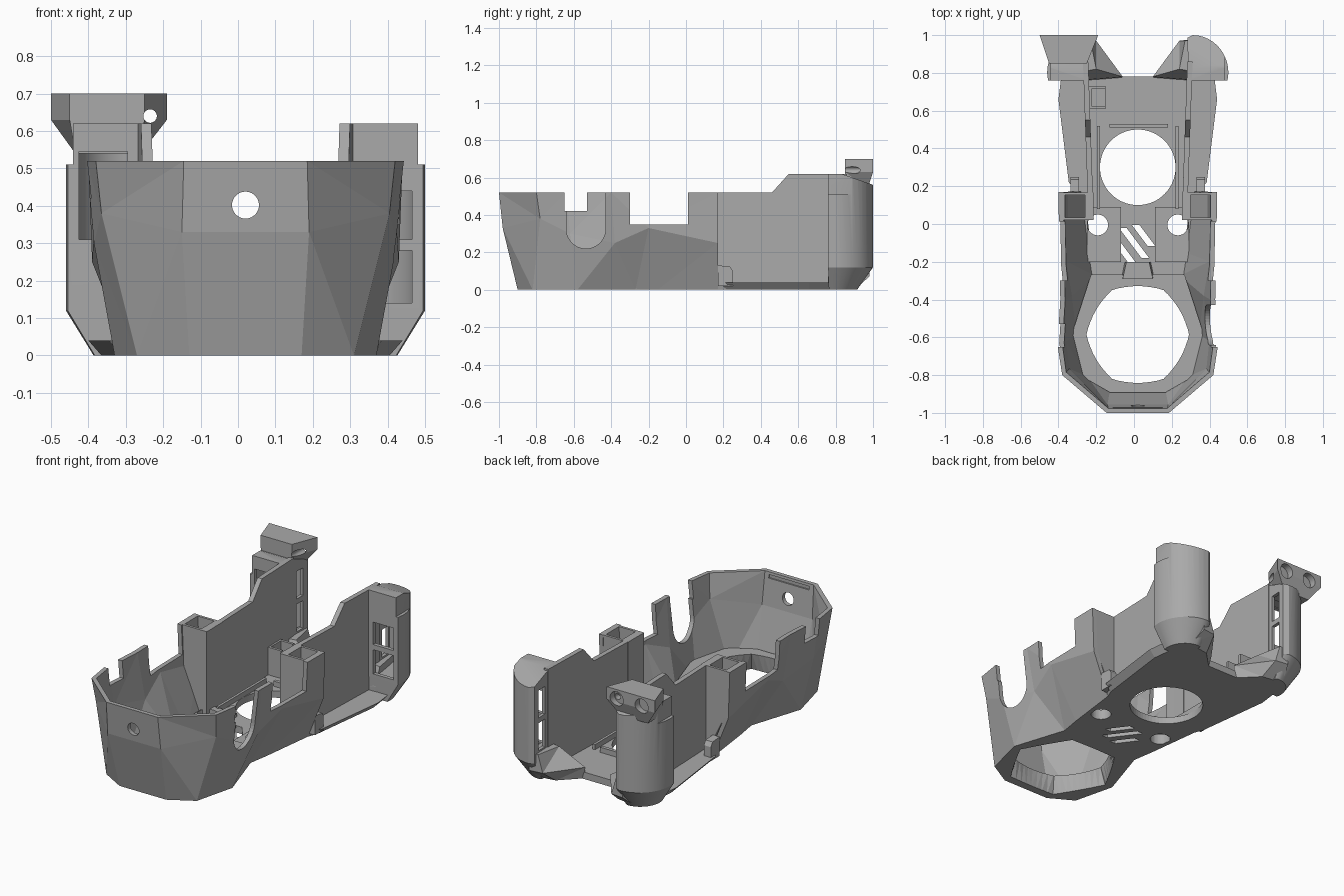
import bpy, bmesh, math
from mathutils import Vector

cube = bpy.data.objects.get("Cube")
if cube:
    bpy.data.objects.remove(cube, do_unlink=True)

mat = bpy.data.materials.new("plain grey")
mat.use_nodes = True
GREY = (0.4, 0.4, 0.4, 1)
mat.diffuse_color = GREY
mat.node_tree.nodes["Principled BSDF"].inputs["Base Color"].default_value = GREY
CX = 0.02  # centre line of the housing


def loft(name, rings):
    """Closed solid through rings of equal length."""
    bm = bmesh.new()
    rows = [[bm.verts.new((x + CX, y, z)) for x, y, z in r] for r in rings]
    n = len(rows[0])
    for a, b in zip(rows, rows[1:]):
        for i in range(n):
            j = (i + 1) % n
            bm.faces.new((a[i], a[j], b[j], b[i]))
    bm.faces.new(rows[0])
    bm.faces.new(rows[-1])
    bmesh.ops.triangulate(bm, faces=bm.faces[:])
    bmesh.ops.recalc_face_normals(bm, faces=bm.faces[:])
    me = bpy.data.meshes.new(name)
    bm.to_mesh(me)
    bm.free()
    me.materials.append(mat)
    ob = bpy.data.objects.new(name, me)
    bpy.context.collection.objects.link(ob)
    return ob


def flat(pts, z, s=1):
    return [(s * x, y, z) for x, y in pts]


def prism(name, pts, z0, z1, s=1):
    return loft(name, [flat(pts, z0, s), flat(pts, z1, s)])


def box(name, x0, x1, y0, y1, z0, z1, s=1):
    return prism(name, [(x0, y0), (x1, y0), (x1, y1), (x0, y1)], z0, z1, s)


def circle(cx, cy, r, n=40):
    return [(cx + r * math.cos(2 * math.pi * i / n), cy + r * math.sin(2 * math.pi * i / n)) for i in range(n)]


def rod_y(name, x, z, r, y0, y1):
    return loft(name, [[(a, y, b) for a, b in circle(x, z, r)] for y in (y0, y1)])


def side_slab(name, pts, x0, x1, s=1):
    """Profile in y and z, extruded across x."""
    return loft(name, [[(s * x, y, z) for y, z in pts] for x in (x0, x1)])


def cut(ob, *cutters):
    for c in cutters:
        c.hide_render = True
        m = ob.modifiers.new("cut", 'BOOLEAN')
        m.operation, m.solver, m.object = 'DIFFERENCE', 'EXACT', c
        bpy.context.view_layer.objects.active = ob
        bpy.ops.object.modifier_apply(modifier=m.name)
        bpy.data.objects.remove(c, do_unlink=True)


def smooth(ob, deg=30):
    bpy.ops.object.select_all(action='DESELECT')
    ob.select_set(True)
    bpy.context.view_layer.objects.active = ob
    bpy.ops.object.shade_smooth_by_angle(angle=math.radians(deg))


def u_ring(half, t=0.026):
    """Thick U-shaped section, mirrored from one half, going round the front."""
    path = [Vector(p) for p in half[::-1]] + [Vector((-x, y, z)) for x, y, z in half]
    inner = []
    for i, p in enumerate(path):
        d = path[min(i + 1, len(path) - 1)] - path[max(i - 1, 0)]
        d.z = 0
        d.normalize()
        inner.append(p + Vector((d.y, -d.x, 0)) * t)
    return [tuple(p) for p in path + inner[::-1]]


# Faceted front bowl
low = [(0.15, -0.90), (0.29, -0.82), (0.35, -0.58), (0.25, -0.27), (0.27, -0.15), (0.31, 0.17)]
mid = [(0.17, -0.98, .33), (0.385, -0.78, .38), (0.405, -0.62, .30),
       (0.375, -0.38, .25), (0.405, -0.20, .33), (0.41, 0.17, .25)]
top = [(0.165, -1.0), (0.40, -0.80), (0.425, -0.64), (0.41, -0.40), (0.415, -0.2), (0.42, 0.17)]
bowl = loft("front_bowl", [u_ring(flat(low, 0)), u_ring(mid), u_ring(flat(top, .52))])
cut(bowl,
    box("dip", -1, 1, -0.30, 0.012, .35, 1),
    box("left_notch", 0.2, 1, -0.65, -0.43, .42, 1),
    box("left_slot", 0.2, 1, -0.64, -0.43, .325, .43),
    side_slab("left_round", circle(-0.535, .325, 0.105), 0.2, 1),
    box("right_notch", -1, -0.2, -0.65, -0.53, .42, 1),
    rod_y("front_hole", 0, .402, 0.036, -1.2, -0.8),
    box("inner_groove", -0.13, 0.13, -0.98, -0.9, .485, .505))

# Bowl floor with a tapered opening, hexagonal below and rounder above
base = low[:4]
outline = base + [(-x, y) for x, y in base[::-1]]
bowl_floor = prism("bowl_floor", [(x * .99, y * .99) for x, y in outline], 0, .1)
N = 48
hexa, oval = [], []
for i in range(N):
    a = 2 * math.pi * i / N
    r = 0.31 * math.cos(math.pi / 6) / math.cos(a % (math.pi / 3) - math.pi / 6)
    for ring, q in ((hexa, r), (oval, r * 0.3 + 0.174)):
        ring.append((q * math.cos(a), -0.585 + q * math.sin(a)))
cut(bowl_floor, loft("opening", [flat(hexa, -.02), flat(oval, .12)]))

# Rear floor plate with bevelled rim
half = [(0.25, -0.28), (0.28, -0.05), (0.31, 0.17), (0.33, 0.22), (0.385, 0.66), (0.37, 0.78), (0.09, 0.78)]
rim = [(x + (0.035 if 0.17 < y and x > 0.1 else 0.01), y) for x, y in half]
both = [h + [(-x, y) for x, y in h[::-1]] for h in (half, rim)]
floor = loft("rear_floor", [flat(both[0], 0), flat(both[1], .04)])
pads = [box("raised_pad", 0.09, 0.27, -0.20, 0.09, .03, .06, s) for s in (1, -1)]
cut(floor, prism("fan_hole", circle(0, 0.3, 0.2, 64), -.1, .2))
for s, pad in zip((1, -1), pads):
    for part in (floor, pad):
        cut(part, prism("screw_hole", circle(s * 0.212, -0.005, 0.055), -.1, .2))
    prism("screw_boss", circle(s * 0.165, -0.11, 0.05), .05, .066)
for x, y, l in ((0.03, -0.06, 0.07), (-0.02, -0.10, 0.1), (-0.075, -0.145, 0.07)):
    w, dx, dy = 0.02, l * 0.6, l * 0.8
    cut(floor, prism("slit", [(x - dx - w, y + dy), (x - dx + w, y + dy),
                              (x + dx + w, y - dy), (x + dx - w, y - dy)], -.1, .2))

# Low frame around the fan hole, clip block and wiring box
box("frame_bar_rear", -0.15, 0.16, 0.51, 0.53, .03, .07)
for s in (1, -1):
    box("frame_bar_side", 0.20, 0.215, 0.08, 0.52, .03, .07, s)
loft("clip_block", [flat([(-0.09, -0.3), (0.09, -0.3), (0.07, -0.2), (-0.07, -0.2)], .02),
                    flat([(-0.08, -0.29), (0.08, -0.29), (0.06, -0.2), (-0.06, -0.2)], .11)])
wire_box = box("wiring_box", -0.26, -0.17, 0.61, 0.73, .03, .2)
cut(wire_box, box("wire_slot", -0.245, -0.16, 0.625, 0.715, .1, .3))

# Side parts, repeated on both sides
wall = [(0.03, .02), (0.03, .52), (0.46, .52), (0.55, .62), (0.86, .62), (0.86, .02)]
tab = [(0.17, .02), (0.25, .02), (0.25, .10), (0.235, .125), (0.17, .13)]
slope = [(0.83, .62), (1.1, .526), (1.1, .8), (0.83, .8)]
arc = [(0.29 + 0.19 * math.cos(math.radians(a)), 0.80 + 0.2 * math.sin(math.radians(a))) for a in range(0, 91, 9)]
plan = [(0.27, 0.76), (0.475, 0.76)] + arc + [(0.262, 0.985)]


def shrink(pts, k, cx, cy):
    return [(cx + (x - cx) * k, cy + (y - cy) * k) for x, y in pts]


for s, side in ((1, "left"), (-1, "right")):
    # tall thin wall
    loft(side + "_wall", [[(s * (t + 0.232 + 0.03 * y / 0.85), y, z) for y, z in wall] for t in (0, 0.028)])
    # hollow corner post
    def section(x0, x1, y0, y1, z):
        return flat([(x0, y0), (x1, y0), (x1, y1), (x0, y1)], z, s)
    post = loft(side + "_post", [section(.235, .27, .02, .168, .02), section(.235, .385, .02, .168, .25),
                                 section(.235, .40, .02, .168, .52)])
    cut(post, loft("hollow", [section(.25, .26, .035, .153, .06), section(.275, .37, .035, .153, .25),
                              section(.28, .39, .035, .153, .6)]))
    # rounded tab on the ledge
    side_slab(side + "_tab", tab, 0.31, 0.355, s)
    # rounded rear column, hollow and windowed, with a sloping top
    col = loft(side + "_column", [flat(shrink(plan, .63, .28, .77), 0, s), flat(plan, .12, s), flat(plan, .62, s)])
    cut(col, prism("core", shrink(plan, .78, .355, .86), .13, .55, s),
        side_slab("slope", slope, 0.1, 0.7, s),
        box("step", 0.461, 0.7, 0.7, 1.1, .51, .8, s))
    for z0, z1 in (((.14, .28), (.31, .44)) if s > 0 else ((.31, .545),)):
        cut(col, box("window", 0.315, 0.445, 0.7, 0.82, z0, z1, s))
    for z0, z1 in ((.18, .34), (.37, .53)):
        cut(col, box("inner_slot", 0.2, 0.32, 0.885, 0.945, z0, z1, s))
    smooth(col)
    # angled air nozzle
    loft(side + "_nozzle", [
        flat([(.09, .77), (.33, .76), (.33, .90), (.20, .88)], 0, s),
        flat([(.08, .78), (.33, .76), (.30, .98), (.22, .97)], .07, s),
        flat([(.22, .82), (.33, .80), (.30, .98), (.25, .97)], .17, s)])

# Mounting head on the right column
head = [(-0.47, 0.85), (-0.27, 0.85), (-0.21, 1.0), (-0.52, 1.0)]
neck = [(-0.455, 0.85), (-0.28, 0.85), (-0.28, 0.97), (-0.455, 0.97)]
mount = loft("mounting_head", [flat(neck, .54), flat(head, .63), flat(head, .70)])
cut(mount, rod_y("through_hole", -0.255, .64, 0.018, 0.7, 1.1),
    rod_y("recess_a", -0.275, .645, 0.042, 0.96, 1.1),
    rod_y("recess_b", -0.435, .645, 0.042, 0.96, 1.1))
